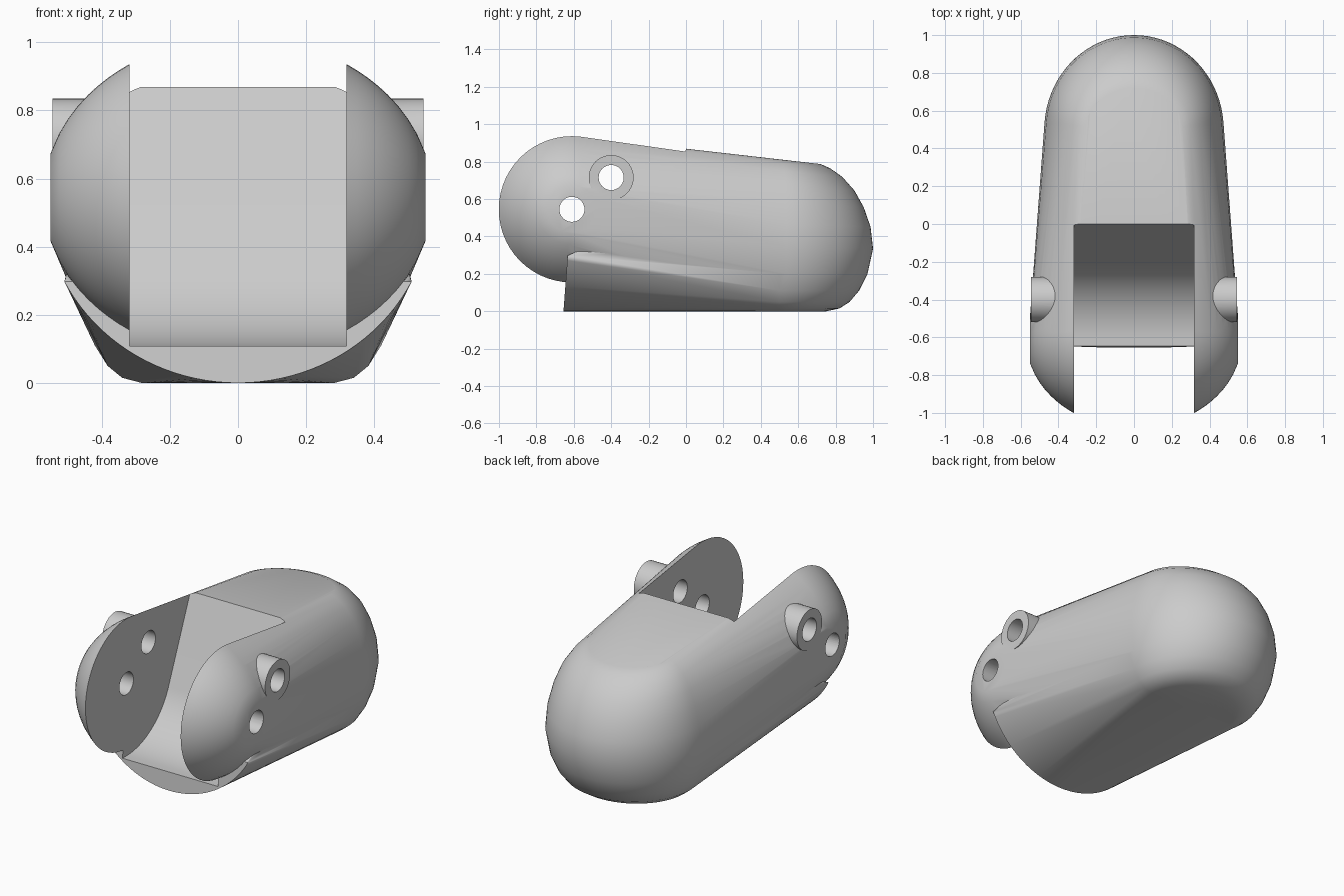
import bpy, bmesh
from math import sin, cos, pi, sqrt, radians
from mathutils import Vector

cube = bpy.data.objects.get("Cube")
if cube:
    bpy.data.objects.remove(cube)

grey = bpy.data.materials.new("plain_grey")
grey.use_nodes = True
grey.diffuse_color = (0.6, 0.6, 0.6, 1)
grey.node_tree.nodes["Principled BSDF"].inputs["Base Color"].default_value = (0.6, 0.6, 0.6, 1)

PIVOT = (-0.61, 0.545)   # y, z of the hinge
PIN = (-0.4, 0.715)      # y, z of the second pin
SLOT = 0.318             # half width of the slot


def hull(name, points):
    """Convex solid around a set of points."""
    bm = bmesh.new()
    for p in points:
        bm.verts.new(p)
    res = bmesh.ops.convex_hull(bm, input=bm.verts[:])
    loose = {g for g in res["geom_interior"] + res["geom_unused"] if isinstance(g, bmesh.types.BMVert)}
    bmesh.ops.delete(bm, geom=list(loose), context="VERTS")
    bmesh.ops.recalc_face_normals(bm, faces=bm.faces[:])
    return finish(name, bm)


def finish(name, bm):
    mesh = bpy.data.meshes.new(name)
    bm.to_mesh(mesh)
    bm.free()
    mesh.materials.append(grey)
    obj = bpy.data.objects.new(name, mesh)
    bpy.context.collection.objects.link(obj)
    return obj


def prism(name, profile, x0, x1):
    """Extrude a (y, z) outline along x."""
    bm = bmesh.new()
    face = bm.faces.new([bm.verts.new((x0, y, z)) for y, z in profile])
    ext = bmesh.ops.extrude_face_region(bm, geom=[face])
    verts = [g for g in ext["geom"] if isinstance(g, bmesh.types.BMVert)]
    bmesh.ops.translate(bm, verts=verts, vec=(x1 - x0, 0, 0))
    bmesh.ops.recalc_face_normals(bm, faces=bm.faces[:])
    return finish(name, bm)


def circle(centre, r, n=40):
    return [(centre[0] + r * cos(2 * pi * i / n), centre[1] + r * sin(2 * pi * i / n)) for i in range(n)]


def combine(target, other, operation):
    mod = target.modifiers.new(operation.lower(), "BOOLEAN")
    mod.object, mod.operation, mod.solver = other, operation, "EXACT"
    bpy.context.view_layer.objects.active = target
    bpy.ops.object.modifier_apply(modifier=mod.name)
    bpy.data.objects.remove(other)


# Rounded rear end: stacked half ellipses with a gently sloping top
rear = []
for z, depth in [(0, 0.25), (0.015, 0.32), (0.05, 0.375), (0.11, 0.425), (0.2, 0.47), (0.34, 0.5),
                 (0.46, 0.487), (0.57, 0.45), (0.66, 0.4), (0.73, 0.335), (0.77, 0.27), (0.787, 0.22)]:
    width = 0.475 * (depth / 0.5) ** 0.75
    for i in range(41):
        a = pi * i / 40
        y = 0.5 + depth * sin(a)
        rear.append((width * cos(a), y, z - 0.11 * (z / 0.787) ** 2 * (y - 0.72)))

# Domed hinge cheeks, blended back to the rear end
cheeks = []
for x in [SLOT, 0.35, 0.38, 0.41, 0.44, 0.47, 0.5, 0.525, 0.55]:
    r = 0.4705 * sqrt(1 - (x / 0.572) ** 2)
    cheeks += [(s * x, y, z) for s in (-1, 1) for y, z in circle(PIVOT, r, 56)]
body = hull("finger_segment_body", cheeks + rear)

# Lower body with an arched front lip
lip = []
for i in range(41):
    a = radians(-90 + 63 * (i - 20) / 20)
    z = 0.545 + 0.545 * sin(a)
    lip.append((0.572 * cos(a), -0.655 + 0.074 * z, z))
combine(body, hull("lower_body", lip + rear), "UNION")

# Hinge slot: sloping back wall running into a round floor
arc = [(PIVOT[0] + 0.437 * cos(radians(a)), PIVOT[1] + 0.437 * sin(radians(a)))
       for a in [-22.9 - 67.1 * i / 24 for i in range(25)]]
slot = [(0.12, 1.15)] + arc + [(-1.3, arc[-1][1]), (-1.3, 1.15)]
combine(body, prism("slot_cutter", slot, -SLOT, SLOT), "DIFFERENCE")

# Pin bosses on both sides
for s in (-1, 1):
    combine(body, prism("pin_boss", circle(PIN, 0.12), s * 0.34, s * 0.545), "UNION")

# Through holes for the hinge and the pin
for centre in (PIVOT, PIN):
    combine(body, prism("hole_cutter", circle(centre, 0.067), -0.8, 0.8), "DIFFERENCE")

# Smooth shading with sharp edges kept
bpy.ops.object.select_all(action="DESELECT")
body.select_set(True)
bpy.context.view_layer.objects.active = body
bpy.ops.object.shade_smooth_by_angle(angle=radians(30))
